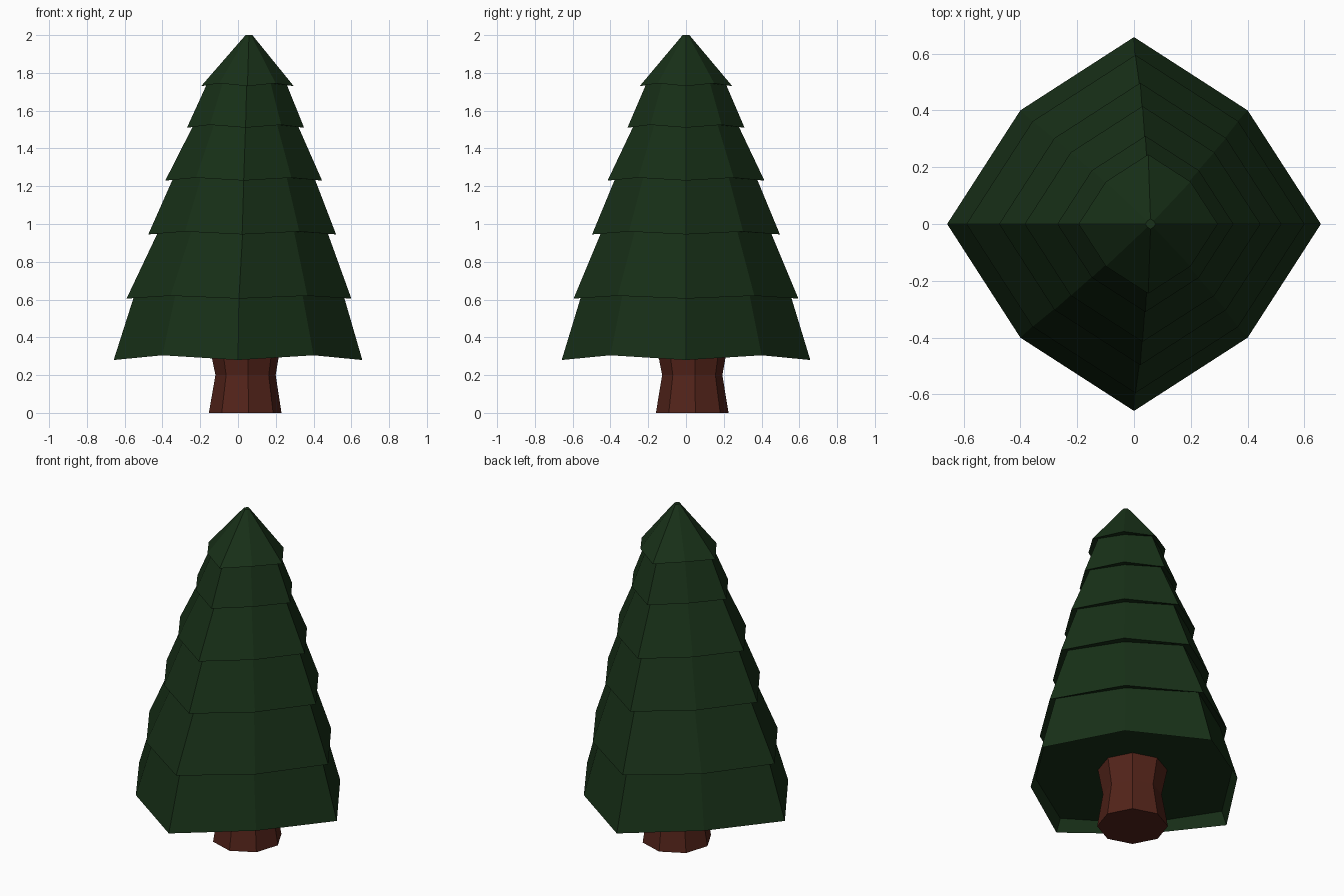
import bpy, bmesh
from math import cos, sin, pi, radians

if "Cube" in bpy.data.objects:
    bpy.data.objects.remove(bpy.data.objects["Cube"])


def material(name, color):
    m = bpy.data.materials.new(name)
    m.diffuse_color = (*color, 1)
    m.use_nodes = True
    m.node_tree.nodes["Principled BSDF"].inputs["Base Color"].default_value = m.diffuse_color
    return m


def loft(name, rings, mat, turn=0.0, diag=1.0):
    """Eight-sided loft; ring = (cx, cy, z, radius, lift of diagonal corners)."""
    bm = bmesh.new()
    loops = []
    for cx, cy, z, r, lift in rings:
        loop = []
        for i in range(8):
            a = i * pi / 4 + turn
            k = r * (diag if i % 2 else 1)
            loop.append(bm.verts.new((cx + k * cos(a), cy + k * sin(a), z + (lift if i % 2 else 0))))
        loops.append(loop)
    for lo, hi in zip(loops, loops[1:]):
        for i in range(8):
            j = (i + 1) % 8
            bm.faces.new((lo[i], lo[j], hi[j], hi[i]))
    bm.faces.new(loops[0][::-1])
    bm.faces.new(loops[-1])
    bmesh.ops.recalc_face_normals(bm, faces=bm.faces)
    me = bpy.data.meshes.new(name)
    bm.to_mesh(me)
    bm.free()
    me.materials.append(mat)
    ob = bpy.data.objects.new(name, me)
    bpy.context.collection.objects.link(ob)
    return ob


green = material("needles", (0.009, 0.030, 0.009))
brown = material("bark", (0.085, 0.017, 0.010))

# Tiers: rim centre x, rim z, rim radius, top centre x, top z, top radius
tiers = [
    (0.000, 0.28, 0.658, 0.005, 0.625, 0.553),
    (0.005, 0.605, 0.595, 0.025, 0.960, 0.447),
    (0.022, 0.945, 0.497, 0.031, 1.245, 0.373),
    (0.030, 1.23, 0.415, 0.040, 1.525, 0.275),
    (0.040, 1.51, 0.310, 0.046, 1.745, 0.209),
    (0.050, 1.73, 0.245, 0.058, 2.000, 0.018),
]

# Foliage: one stepped skin, starting from the recessed underside
rings = [(0, 0, 0.355, 0.625, 0)]
for n, (x0, z0, r0, x1, z1, r1) in enumerate(tiers):
    rings.append((x0, 0, z0, r0, 0.025 if n == 0 else 0.015))
    rings.append((x1, 0, z1, r1, 0))
loft("foliage", rings, green, diag=0.86)

# Trunk: flared at the foot and under the foliage
loft("trunk", [(0.038, 0.033, 0, 0.193, 0),
               (0.040, 0.033, 0.20, 0.160, 0),
               (0.037, 0.032, 0.36, 0.190, 0)], brown, turn=radians(5))
